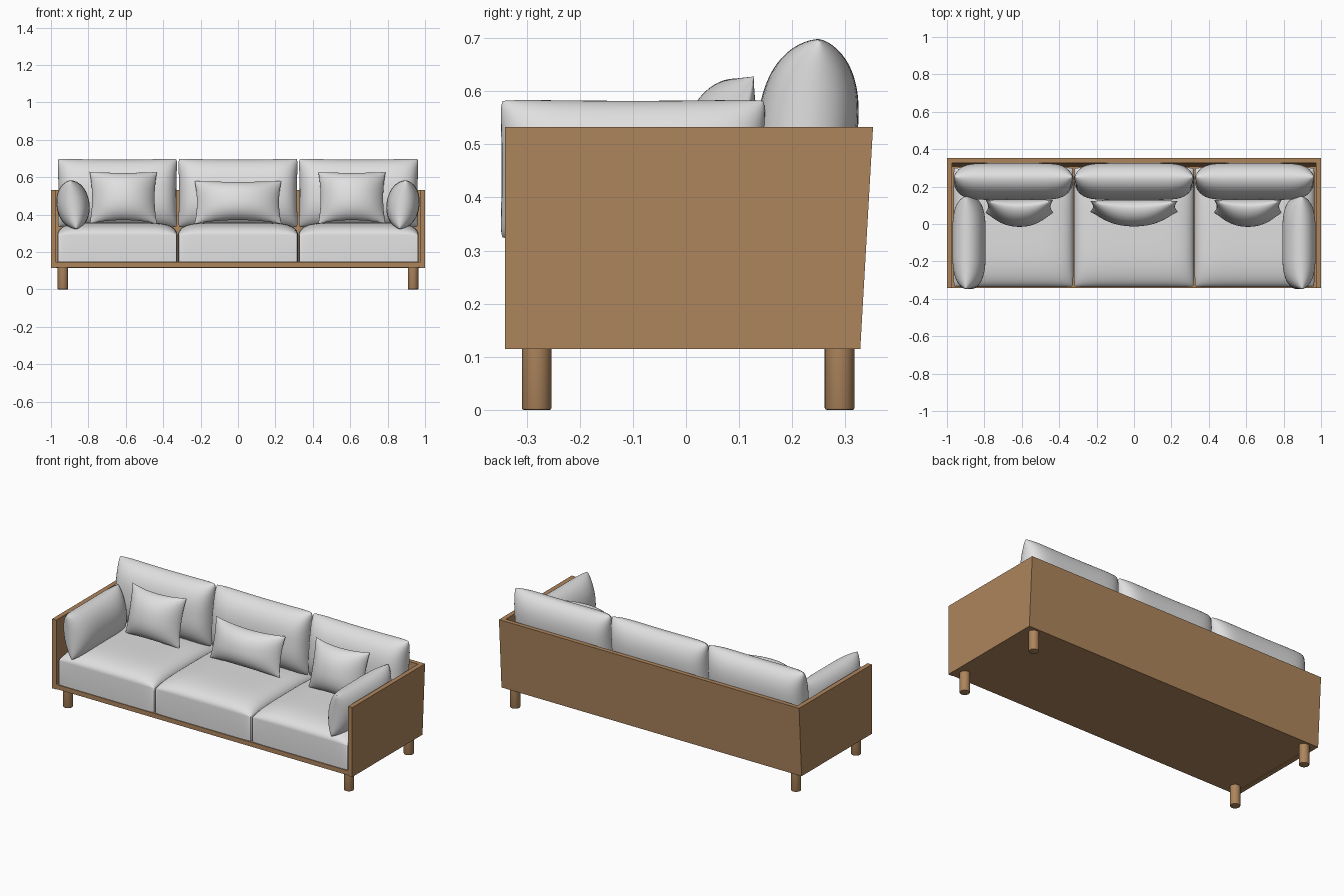
import bpy, bmesh, math
from mathutils import Matrix, Euler, Vector

if "Cube" in bpy.data.objects:
    bpy.data.objects.remove(bpy.data.objects["Cube"])


def material(name, rgb):
    m = bpy.data.materials.new(name)
    m.diffuse_color = (*rgb, 1)
    m.use_nodes = True
    m.node_tree.nodes["Principled BSDF"].inputs["Base Color"].default_value = m.diffuse_color
    return m


WOOD = material("oak wood", (0.42, 0.235, 0.108))
FABRIC = material("light grey fabric", (0.74, 0.74, 0.74))


def finish(name, bm, mat, angle=40):
    bmesh.ops.recalc_face_normals(bm, faces=bm.faces)
    me = bpy.data.meshes.new(name)
    bm.to_mesh(me)
    bm.free()
    me.materials.append(mat)
    me.shade_smooth()
    me.set_sharp_from_angle(angle=math.radians(angle))
    ob = bpy.data.objects.new(name, me)
    bpy.context.collection.objects.link(ob)
    return ob


def prism(name, profile, x0, x1):
    """Extrude a (y, z) profile along x."""
    bm = bmesh.new()
    a = [bm.verts.new((x0, y, z)) for y, z in profile]
    b = [bm.verts.new((x1, y, z)) for y, z in profile]
    n = len(profile)
    bm.faces.new(a)
    bm.faces.new(b[::-1])
    for i in range(n):
        bm.faces.new((a[i], a[(i + 1) % n], b[(i + 1) % n], b[i]))
    return finish(name, bm, WOOD)


def cushion(name, size, loc, rot, front, back, wall=0.0, pu=2, pv=2, power=0.5,
            pinch=0.0, corner=0.0, bend=0.0, n=32):
    """Stuffed cushion: two bulging panels meeting at a seam or a side wall."""
    bm = bmesh.new()
    s = [math.sin(math.pi / 2 * (2 * i / n - 1)) for i in range(n + 1)]
    rings = []
    for sign, bulge in ((1, front), (-1, back)):
        grid = []
        for u in s:
            row = []
            for v in s:
                x = size[0] / 2 * u * (1 - corner * abs(v) ** 12) - math.copysign(pinch, u) * (1 - v * v) * u * u
                y = size[1] / 2 * v * (1 - corner * abs(u) ** 12) - math.copysign(pinch, v) * (1 - u * u) * v * v
                f = max(0, (1 - abs(u) ** pu) * (1 - abs(v) ** pv)) ** power
                row.append(bm.verts.new((x, y, sign * (wall / 2 + bulge * f) - bend * u * u)))
            grid.append(row)
        for i in range(n):
            for j in range(n):
                bm.faces.new((grid[i][j], grid[i + 1][j], grid[i + 1][j + 1], grid[i][j + 1]))
        rings.append([grid[i][0] for i in range(n)] + [grid[n][j] for j in range(n)]
                     + [grid[i][n] for i in range(n, 0, -1)] + [grid[0][j] for j in range(n, 0, -1)])
    if wall:
        a, b = rings
        for i in range(len(a)):
            k = (i + 1) % len(a)
            bm.faces.new((a[i], a[k], b[k], b[i]))
    else:
        bmesh.ops.remove_doubles(bm, verts=bm.verts, dist=1e-5)
    m = Matrix.Translation(Vector(loc)) @ Euler([math.radians(r) for r in rot]).to_matrix().to_4x4()
    bm.transform(m)
    return finish(name, bm, FABRIC, 60)


# Wooden frame: two sides, slanted back and base board
Z0, Z1 = 0.115, 0.533
side = [(-0.341, Z0), (0.328, Z0), (0.352, Z1), (-0.341, Z1)]
prism("left_side_panel", side, -1.0, -0.972)
prism("right_side_panel", side, 0.972, 1.0)
prism("back_panel", [(0.302, Z0), (0.328, Z0), (0.352, Z1), (0.326, Z1)], -0.972, 0.972)
prism("base_board", [(-0.341, 0.118), (0.303, 0.118), (0.304, 0.145), (-0.341, 0.145)], -0.972, 0.972)

# Round legs
for sx, xn in ((-1, "left"), (1, "right")):
    for y, yn in ((-0.281, "front"), (0.289, "back")):
        bm = bmesh.new()
        bmesh.ops.create_cone(bm, cap_ends=True, segments=32, radius1=0.028, radius2=0.028, depth=0.12,
                              matrix=Matrix.Translation((sx * 0.936, y, 0.06)))
        rim = [e for e in bm.edges if all(v.co.z < 0.01 for v in e.verts)]
        bmesh.ops.bevel(bm, geom=rim, offset=0.004, segments=2, affect='EDGES', profile=0.5)
        finish(f"{yn}_{xn}_leg", bm, WOOD)

# Seat and back cushions
for i, nm in enumerate(("left", "middle", "right")):
    x = (i - 1) * 0.645
    cushion(f"{nm}_seat_cushion", (0.642, 0.64), (x, -0.017, 0.218), (0, 0, 0),
            0.068, 0.0, wall=0.145, pu=6, pv=4, corner=0.015)
    cushion(f"{nm}_back_cushion", (0.642, 0.37), (x, 0.232, 0.516), (84, 0, 0),
            0.1, 0.09, pu=7, pv=2.6, power=0.55, pinch=0.006, corner=0.02)

# Arm cushions
for sx, nm in ((-1, "left"), (1, "right")):
    cushion(f"{nm}_arm_cushion", (0.50, 0.265), (sx * 0.882, -0.1, 0.453), (82, 0, -sx * 90),
            0.088, 0.088, pu=4, pv=2, power=0.5, pinch=0.003, corner=0.02)

# Throw pillows
for x, w, h, z, nm in ((-0.613, 0.36, 0.285, 0.497, "left"), (0.0, 0.465, 0.235, 0.473, "middle"),
                       (0.609, 0.36, 0.285, 0.497, "right")):
    cushion(f"{nm}_throw_pillow", (w, h), (x, 0.065, z), (76, 0, 0),
            0.075, 0.06, pu=2.2, pv=2.2, power=0.6, pinch=0.013, bend=0.03)
